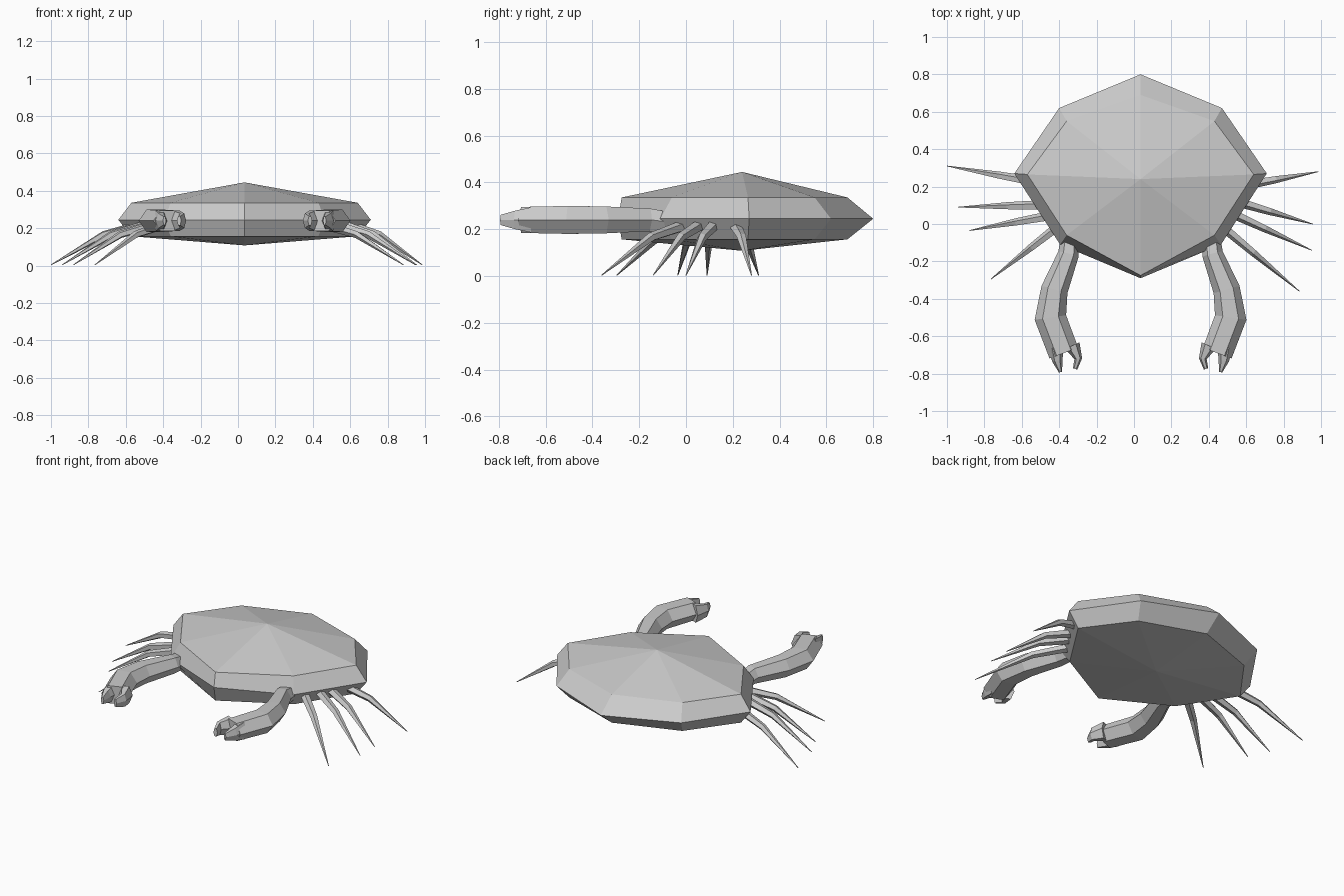
import bpy, bmesh, math
from mathutils import Vector

if "Cube" in bpy.data.objects:
    bpy.data.objects.remove(bpy.data.objects["Cube"])

CX = 0.035  # symmetry plane of the shell


def finish(name, bm):
    bmesh.ops.recalc_face_normals(bm, faces=bm.faces)
    me = bpy.data.meshes.new(name)
    bm.to_mesh(me)
    bm.free()
    ob = bpy.data.objects.new(name, me)
    bpy.context.collection.objects.link(ob)
    return ob


def bridge(bm, a, b):
    n = len(a)
    for i in range(n):
        bm.faces.new((a[i], a[(i + 1) % n], b[(i + 1) % n], b[i]))


def tube(name, path, sizes, sides):
    """Low-poly limb along path; sizes are (half width, half height)."""
    bm = bmesh.new()
    pts = [Vector(p) for p in path]
    rings = []
    for i, p in enumerate(pts):
        d = (pts[min(i + 1, len(pts) - 1)] - pts[max(i - 1, 0)]).normalized()
        side = d.cross(Vector((0, 0, 1))).normalized()
        up = side.cross(d)
        w, h = sizes[i]
        rings.append([bm.verts.new(p + side * w * math.cos(2 * math.pi * k / sides)
                                   + up * h * math.sin(2 * math.pi * k / sides))
                      for k in range(sides)])
    for a, b in zip(rings, rings[1:]):
        bridge(bm, a, b)
    bm.faces.new(rings[0])
    bm.faces.new(rings[-1])
    return finish(name, bm)


# Shell: octagonal disc with bevelled rim and shallow pointed top and bottom
outer = [(0, .80), (.435, .62), (.675, .27), (.43, -.11), (0, -.29)]
inner = [(0, .69), (.395, .55), (.605, .265), (.395, -.06), (0, -.275)]


def octagon(bm, half, z):
    loop = half + [(-x, y) for x, y in half[-2:0:-1]]
    return [bm.verts.new((CX + x, y, z)) for x, y in loop]


bm = bmesh.new()
low, mid, top = octagon(bm, inner, .157), octagon(bm, outer, .245), octagon(bm, inner, .336)
bridge(bm, low, mid)
bridge(bm, mid, top)
for ring, z in ((low, .108), (top, .445)):
    apex = bm.verts.new((CX, .24, z))
    for i in range(8):
        bm.faces.new((ring[i], ring[(i + 1) % 8], apex))
finish("shell", bm)

# Claw arms with two short fingers each
for s, label in ((1, "right"), (-1, "left")):
    def P(x, y, z=.24):
        return (CX + s * x, y, z)
    tube("claw_arm_" + label,
         [P(.375, -.03, .225), P(.385, -.16), P(.46, -.35), P(.482, -.5), P(.41, -.69)],
         [(.045, .045), (.056, .056), (.072, .066), (.085, .069), (.082, .064)], 6)
    tube("outer_finger_" + label,
         [P(.452, -.66), P(.445, -.73), P(.428, -.792)],
         [(.042, .062), (.028, .045), (.009, .025)], 6)
    tube("inner_finger_" + label,
         [P(.365, -.65), P(.333, -.72), P(.350, -.775)],
         [(.042, .062), (.021, .045), (.012, .028)], 6)

# Walking legs: thin bent spikes, (root x, root y, tip x, tip y)
legs = {
    "right": [(.60, .21, .985, .28), (.57, .115, .955, 0),
              (.53, .055, .95, -.14), (.47, -.01, .885, -.36)],
    "left": [(-.53, .225, -1.0, .31), (-.50, .10, -.94, .09),
             (-.46, .04, -.88, -.035), (-.40, -.01, -.765, -.295)],
}
for label, rows in legs.items():
    for n, (x0, y0, x1, y1) in enumerate(rows, 1):
        a, c = Vector((x0, y0, .215)), Vector((x1, y1, .004))
        b = a.lerp(c, .4)
        b.z = .166
        tube("leg_%s_%d" % (label, n), [a, b, c],
             [(.027, .025), (.021, .02), (.002, .002)], 5)
